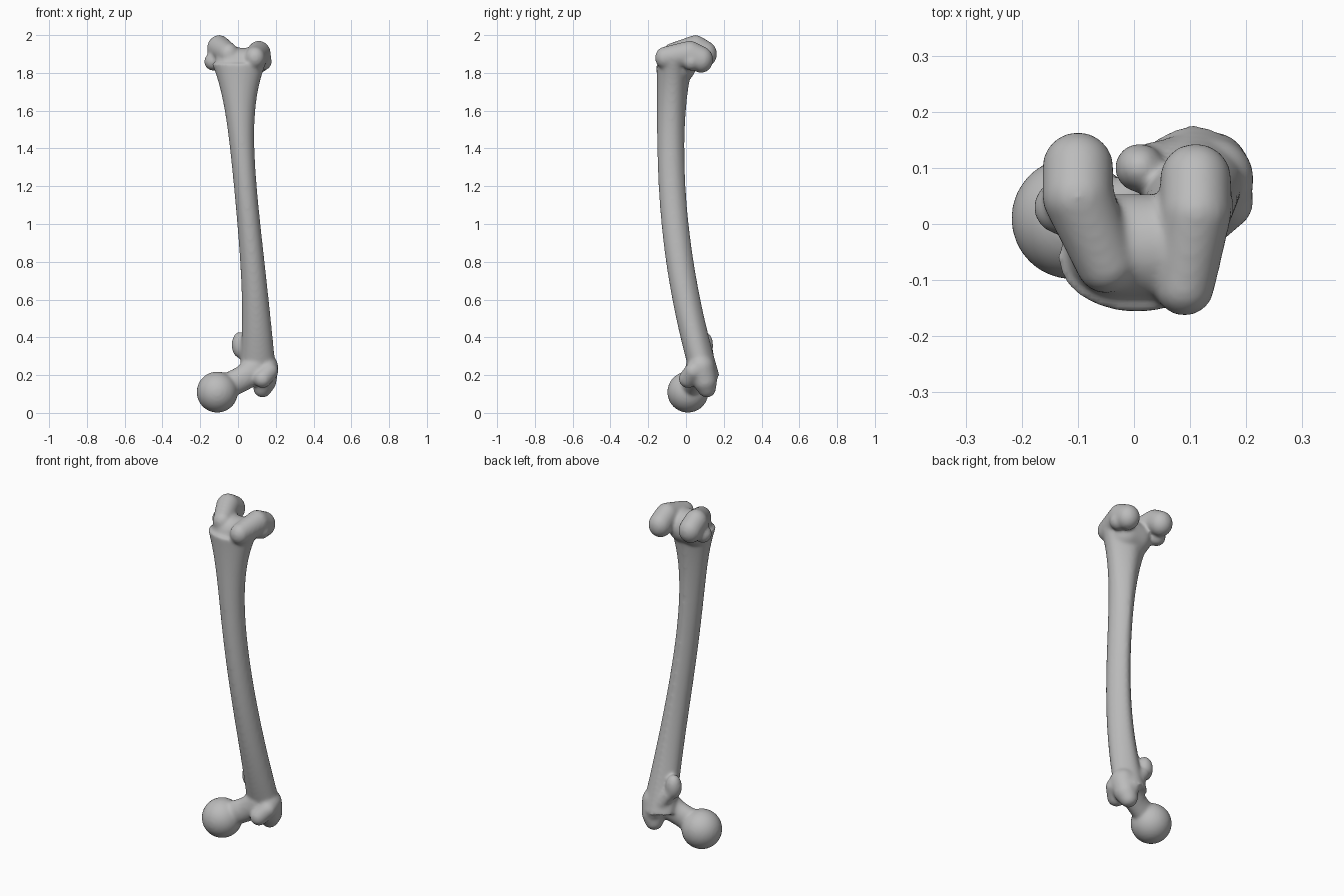
import bpy, bmesh, math
from mathutils import Matrix, Vector

cube = bpy.data.objects.get("Cube")
if cube:
    bpy.data.objects.remove(cube, do_unlink=True)

bone = bpy.data.materials.new("bone_grey")
bone.use_nodes = True
grey = (.5, .5, .5, 1)
bone.diffuse_color = grey
shader = next(node for node in bone.node_tree.nodes if node.type == 'BSDF_PRINCIPLED')
shader.inputs["Base Color"].default_value = grey

bm = bmesh.new()
BOTTOM, TOP = .2, 1.85  # ends of the shaft
SWELL = .004  # offsets the slight shrinkage of the smoothing


def blob(key, tall):
    """Ball from (x, y, z, radius), stretched upwards by tall."""
    radius = key.w + SWELL
    size = Matrix.Diagonal((radius, radius, radius * tall, 1))
    bmesh.ops.create_icosphere(bm, subdivisions=4, radius=1,
                               matrix=Matrix.Translation(key.xyz) @ size)


def limb(*keys, tall=1, steps=6):
    """Rounded bar running through a few (x, y, z, radius) points."""
    keys = [Vector(key) for key in keys]
    for start, end in zip(keys, keys[1:]):
        for step in range(steps):
            blob(start.lerp(end, step / steps), tall)
    blob(keys[-1], tall)


def shaft_ring(t, sides=40):
    """Cross-section at fraction t of the shaft, flared towards both ends."""
    knee_flare = t ** 8
    hip_flare = (1 - t) ** 4
    centre_x = .055 + .05 * math.cos(math.pi * t)
    centre_y = .32 * (t - .75) ** 2 - .08
    half_x = SWELL + .054 + .085 * knee_flare + .04 * hip_flare
    half_y = SWELL + .063 + .03 * knee_flare + .01 * (1 - t)
    height = BOTTOM + (TOP - BOTTOM) * t
    ring = []
    for side in range(sides):
        angle = math.tau * side / sides
        depth = math.sin(angle)
        if depth > 0:  # low ridge down the back
            depth = .9 * depth + .1 * depth ** 9
        ring.append(bm.verts.new((centre_x + half_x * math.cos(angle),
                                  centre_y + half_y * depth, height)))
    return ring


# Bowed shaft
levels = 60
rings = [shaft_ring(level / levels) for level in range(levels + 1)]
for low, high in zip(rings, rings[1:]):
    for side in range(len(low)):
        bm.faces.new((low[side - 1], low[side], high[side], high[side - 1]))
bm.faces.new(rings[0][::-1])
bm.faces.new(rings[-1])

# Knee end: middle body, left condyle, right condyle
limb((-.03, -.04, 1.84, .09), (.03, -.04, 1.84, .09))
limb((.09, -.11, 1.88, .05), (.11, .02, 1.9, .06), (.11, .08, 1.87, .06), tall=1.1)
limb((-.05, -.07, 1.9, .05), (-.1, .05, 1.93, .06), (-.1, .1, 1.9, .06), tall=1.1)

# Bulges on both sides of the knee end
for side in (-1, 1):
    limb((.13 * side, .03, 1.86, .045))

# Hip end: ball head and neck
limb((-.11, .01, .11, .105))
limb((-.06, .02, .14, .05), (.02, .04, .18, .05), (.09, .06, .23, .06), tall=1.3)

# Large outer knob with its tip and front edge
limb((.14, .08, .24, .07), (.14, .1, .17, .06), (.13, .11, .13, .045))
limb((.13, .01, .18, .045), (.165, .04, .22, .045))

# Small inner knob and the crest joining both knobs
limb((.01, .1, .36, .04), tall=1.6)
limb((.02, .11, .33, .03), (.12, .13, .19, .035))

bmesh.ops.recalc_face_normals(bm, faces=bm.faces)
mesh = bpy.data.meshes.new("thigh_bone")
bm.to_mesh(mesh)
bm.free()
mesh.materials.append(bone)
thigh_bone = bpy.data.objects.new("thigh_bone", mesh)
bpy.context.collection.objects.link(thigh_bone)

# Fuse the parts into one smooth surface
fuse = thigh_bone.modifiers.new("fuse", 'REMESH')
fuse.mode = 'VOXEL'
fuse.voxel_size = .008
fuse.use_smooth_shade = True
soften = thigh_bone.modifiers.new("soften", 'SMOOTH')
soften.factor = .5
soften.iterations = 14
